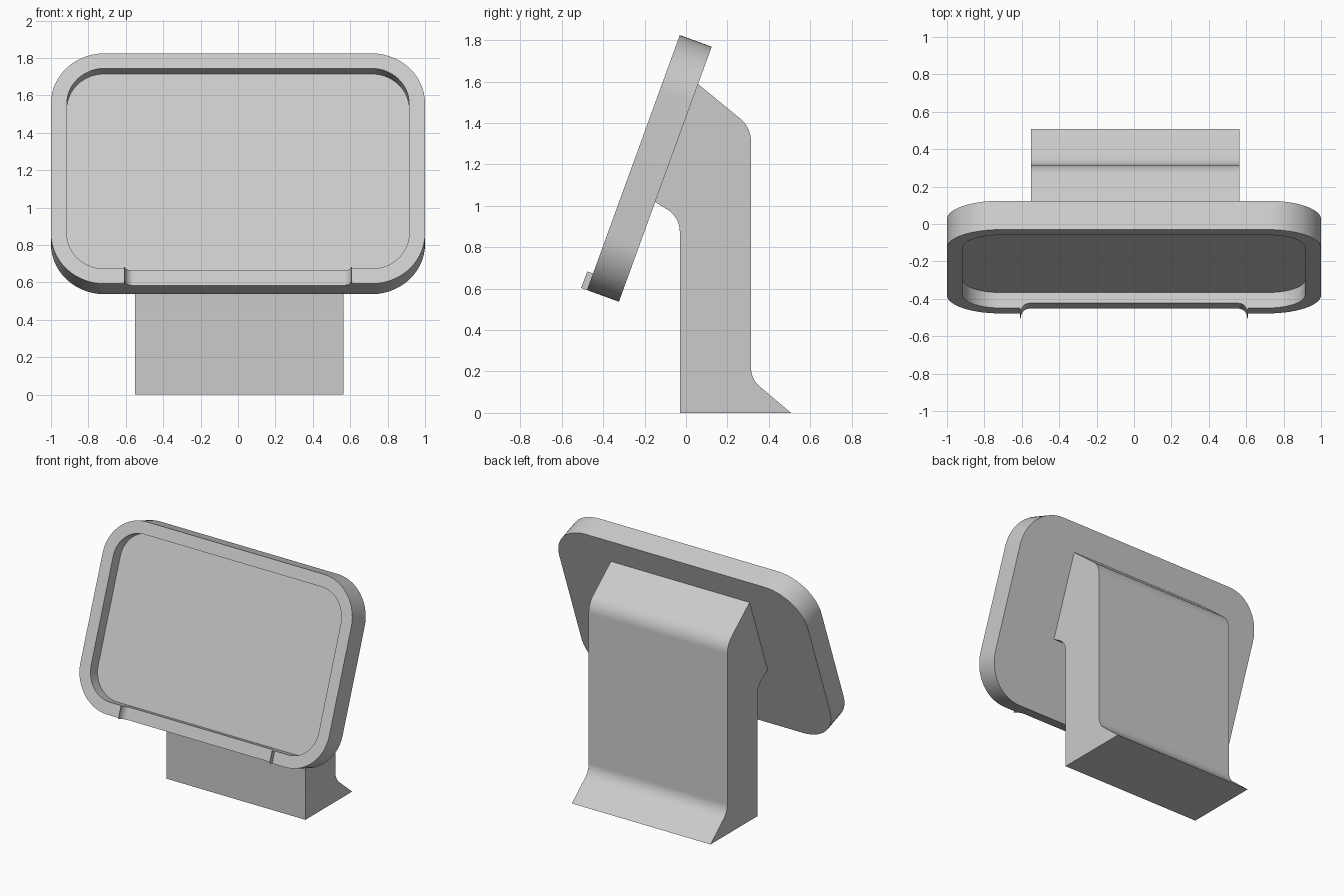
import bpy, bmesh, math
from mathutils import Matrix, Vector

cube = bpy.data.objects.get("Cube")
if cube:
    bpy.data.objects.remove(cube, do_unlink=True)

TILT = math.radians(20)
HEIGHT, THICK, RIM = 1.31, 0.164, 0.085
RECESS, NOTCH, FIN = 0.088, 0.027, 0.03

grey = bpy.data.materials.new("plain_grey")
grey.use_nodes = True
grey.diffuse_color = (0.6, 0.6, 0.6, 1)
grey.node_tree.nodes["Principled BSDF"].inputs["Base Color"].default_value = (0.6, 0.6, 0.6, 1)

# panel space: x across, y up the panel, z out of its front face
PANEL = Matrix.Translation((0, -0.478, 0.593)) @ Matrix.Rotation(math.pi / 2 - TILT, 4, "X")


def finish(bm, name, matrix):
    bmesh.ops.recalc_face_normals(bm, faces=bm.faces)
    bm.transform(matrix)
    mesh = bpy.data.meshes.new(name)
    bm.to_mesh(mesh)
    bm.free()
    obj = bpy.data.objects.new(name, mesh)
    bpy.context.collection.objects.link(obj)
    mesh.materials.append(grey)
    return obj


def smooth(obj):
    bpy.ops.object.select_all(action="DESELECT")
    obj.select_set(True)
    bpy.context.view_layer.objects.active = obj
    bpy.ops.object.shade_smooth_by_angle(angle=math.radians(30))


def prism(name, profile, start, end, matrix):
    """Extrude a 2D outline along local z."""
    bm = bmesh.new()
    face = bm.faces.new([bm.verts.new((a, b, start)) for a, b in profile])
    ext = bmesh.ops.extrude_face_region(bm, geom=[face])
    verts = [g for g in ext["geom"] if isinstance(g, bmesh.types.BMVert)]
    bmesh.ops.translate(bm, verts=verts, vec=(0, 0, end - start))
    return finish(bm, name, matrix)


def rounded(corners, steps=10):
    """Outline from (x, y, tangent length); a zero length stays sharp."""
    out = []
    for i, (x, y, t) in enumerate(corners):
        p = Vector((x, y))
        if not t:
            out.append(p)
            continue
        a = p + (Vector(corners[i - 1][:2]) - p).normalized() * t
        b = p + (Vector(corners[(i + 1) % len(corners)][:2]) - p).normalized() * t
        # circular fillet through both tangent points
        inward = (a + b) / 2 - p
        centre = p + inward * (t * t / inward.dot(a - p))
        ra, rb = a - centre, b - centre
        ang = ra.angle(rb)
        for k in range(steps + 1):
            f = k / steps
            out.append(centre + (ra * math.sin((1 - f) * ang) + rb * math.sin(f * ang)) / math.sin(ang))
    return out


def rounded_rect(inset, radius):
    w, lo, hi = 1 - inset, inset, HEIGHT - inset
    return rounded([(-w, lo, radius), (w, lo, radius), (w, hi, radius), (-w, hi, radius)], 14)


# display panel: rounded tray with a recessed face
bm = bmesh.new()
outer, inner = rounded_rect(0, 0.285), rounded_rect(RIM, 0.2)
loops = [[bm.verts.new((p.x, p.y, z)) for p in pts]
         for pts, z in ((outer, -THICK), (outer, 0), (inner, 0), (inner, -RECESS))]
for low, high in zip(loops, loops[1:]):
    for i in range(len(low)):
        bm.faces.new((low[i - 1], low[i], high[i], high[i - 1]))
bm.faces.new(loops[0])
bm.faces.new(loops[-1])
panel = finish(bm, "display_panel", PANEL)

# shallow cut across the lower rim
cutter = prism("rim_cutter", [(-0.609, -0.1), (0.609, -0.1), (0.609, 0.15), (-0.609, 0.15)],
               -NOTCH, 0.1, PANEL)
cutter.hide_render = True
cut = panel.modifiers.new("rim_notch", "BOOLEAN")
cut.operation, cut.solver, cut.object = "DIFFERENCE", "EXACT", cutter
bpy.context.view_layer.objects.active = panel
bpy.ops.object.modifier_apply(modifier=cut.name)
bpy.data.objects.remove(cutter, do_unlink=True)
smooth(panel)

# curved fins closing both ends of the cut
UP_RIM = PANEL @ Matrix.Rotation(math.pi / 2, 4, "X")
for side, label in ((1, "left"), (-1, "right")):
    curve = []
    for k in range(9):
        a = k / 8 * math.pi / 2
        curve.append((side * (0.56 + 0.046 * math.cos(a)), FIN - (FIN + NOTCH) * math.sin(a)))
    outline = [(side * 0.61, -0.04), (side * 0.61, FIN)] + curve + [(side * 0.56, -0.04)]
    smooth(prism(label + "_rim_fin", outline, -RIM, 0, UP_RIM))

# stand: side profile (y, z) extruded across x
profile = rounded([(-0.03, 0, 0), (0.507, 0, 0), (0.314, 0.163, 0.055), (0.314, 1.378, 0.068),
                   (0.03, 1.611, 0), (-0.185, 1.041, 0), (-0.03, 0.944, 0.069)])
ACROSS = Matrix(((0, 0, 1, 0), (1, 0, 0, 0), (0, 1, 0, 0), (0, 0, 0, 1)))
smooth(prism("stand", profile, -0.552, 0.563, ACROSS))
